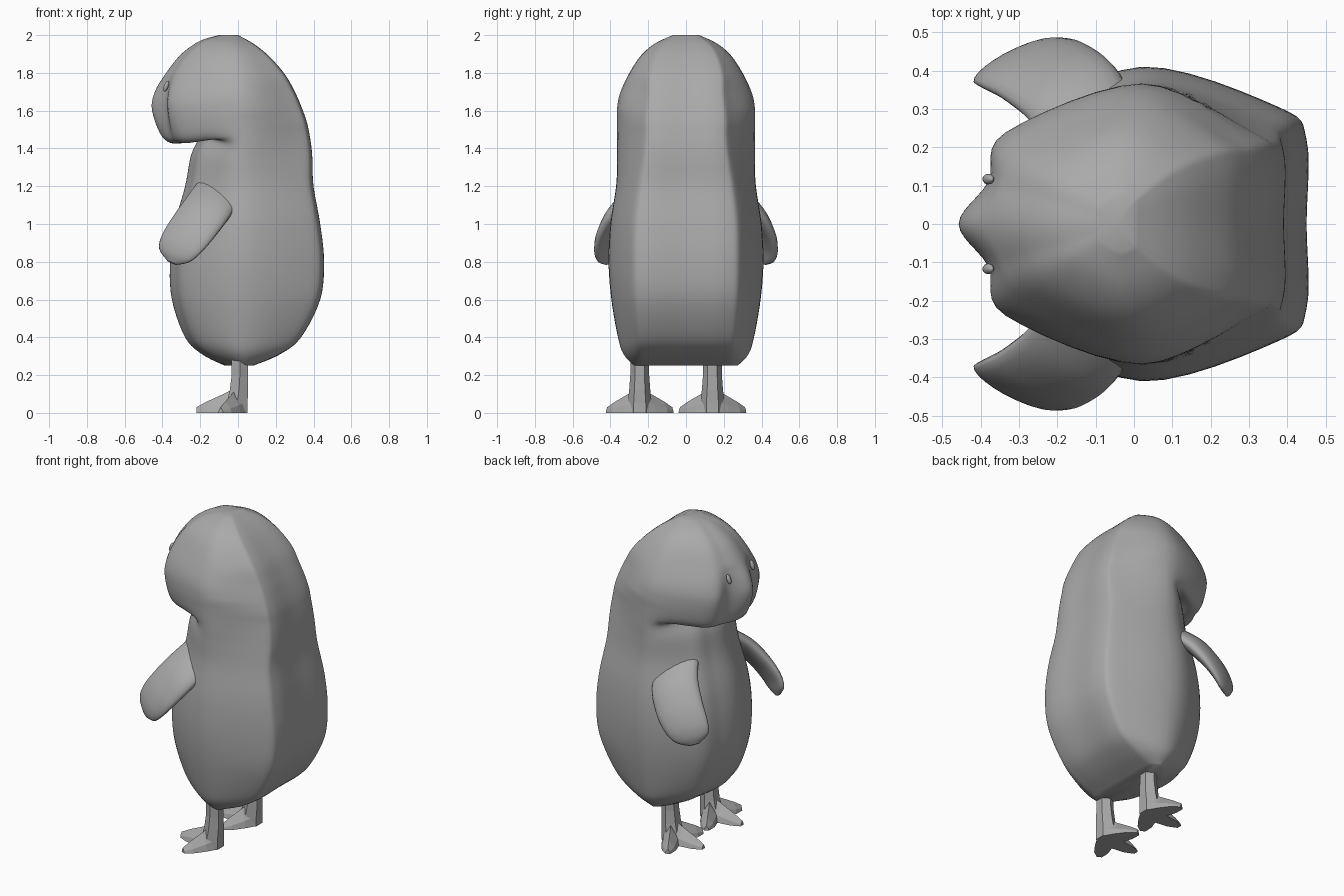
import bpy, bmesh, math
from mathutils import Vector

if "Cube" in bpy.data.objects:
    bpy.data.objects.remove(bpy.data.objects["Cube"])

TONE = (.4, .4, .4, 1)
grey = bpy.data.materials.new("plain grey")
grey.use_nodes = True
grey.diffuse_color = TONE
grey.node_tree.nodes["Principled BSDF"].inputs["Base Color"].default_value = TONE


def spline(points, steps, closed=False):
    """Smooth curve through points of any dimension."""
    count = len(points)

    def pick(i):
        return points[i % count] if closed else points[max(0, min(count - 1, i))]

    out = []
    for i in range(count if closed else count - 1):
        before, start, end, after = (pick(i + k) for k in (-1, 0, 1, 2))
        for step in range(steps):
            t = step / steps
            out.append([q + t * ((r - p) + t * ((2 * p - 5 * q + 4 * r - w) + t * (3 * q - p - 3 * r + w))) / 2
                        for p, q, r, w in zip(before, start, end, after)])
    if not closed:
        out.append(list(points[-1]))
    return out


def finish(name, bm, smooth):
    bmesh.ops.recalc_face_normals(bm, faces=bm.faces)
    mesh = bpy.data.meshes.new(name)
    bm.to_mesh(mesh)
    bm.free()
    mesh.materials.append(grey)
    for face in mesh.polygons:
        face.use_smooth = smooth
    ob = bpy.data.objects.new(name, mesh)
    bpy.context.collection.objects.link(ob)


def loft(bm, rings):
    """Skin a list of rings and close both ends with fans."""
    rows = [[bm.verts.new(p) for p in ring] for ring in rings]
    count = len(rows[0])
    for lower, upper in zip(rows, rows[1:]):
        for i in range(count):
            j = (i + 1) % count
            bm.faces.new((lower[i], lower[j], upper[j], upper[i]))
    for row in (rows[0], rows[-1]):
        middle = bm.verts.new(sum((v.co for v in row), Vector()) / count)
        for i in range(count):
            bm.faces.new((row[i], row[(i + 1) % count], middle))


# Body and head: front x, front z, front fullness, half width, back x, back z, back half width
BODY = [
    (-.07, .25, .65, .27, .08, .25, .25),
    (-.19, .31, .66, .33, .22, .31, .27),
    (-.28, .4, .66, .36, .33, .4, .28),
    (-.35, .6, .66, .395, .43, .6, .3),
    (-.36, .8, .66, .41, .45, .8, .305),
    (-.335, 1, .65, .4, .43, 1, .3),
    (-.28, 1.2, .62, .37, .395, 1.2, .275),
    (-.25, 1.36, .6, .365, .39, 1.33, .255),
    (-.21, 1.465, .55, .365, .384, 1.41, .245),
    (-.32, 1.425, .62, .365, .373, 1.48, .24),
    (-.4, 1.46, .66, .365, .36, 1.54, .24),
    (-.455, 1.6, .66, .365, .336, 1.61, .235),
    (-.44, 1.7, .65, .35, .302, 1.69, .225),
    (-.38, 1.8, .65, .305, .247, 1.79, .215),
    (-.3, 1.9, .65, .24, .16, 1.89, .18),
    (-.2, 1.97, .63, .165, .08, 1.955, .13),
    (-.1, 2, .62, .07, 0, 2, .06),
]


def body_ring(row):
    front, front_z, fullness, width, back, back_z, back_width = row
    side = min(.02, back - .4 * (back - front))
    flank = .93 - 1.2 * max(0, -front - .38)

    def forward(along, up, y):
        return (side + (front - side) * along, y, back_z + (front_z - back_z) * up)

    half = [forward(flank, .95, width * fullness * .46),
            forward(.74, .85, width * fullness),
            (side, width, back_z),
            (back - .17 * (back - side), back_width, back_z),
            (back, back_width * .72, back_z)]
    mirrored = [(x, -y, z) for x, y, z in reversed(half)]
    ring = [(front, 0, front_z)] + half + [(back, 0, back_z)] + mirrored
    return spline(ring, 6, closed=True)


bm = bmesh.new()
loft(bm, [body_ring(row) for row in spline(BODY, 5)])
finish("body", bm, True)

# Wings: centre x, y, z, half width, half thickness
WING = [(-.07, .17, 1.22, .13, .06), (-.15, .325, 1.1, .14, .055), (-.23, .395, .99, .14, .045),
        (-.295, .42, .9, .13, .035), (-.335, .42, .835, .1, .026), (-.35, .415, .795, .03, .012)]
across = Vector((.8, .45, -.33)).normalized()
through = across.cross(Vector((-.26, .15, -.45))).normalized()
for side, name in ((1, "right_wing"), (-1, "left_wing")):
    rings = []
    for x, y, z, width, thickness in spline(WING, 5):
        ring = []
        for i in range(20):
            turn = math.tau * i / 20
            p = Vector((x, y, z)) + across * width * math.cos(turn) + through * thickness * math.sin(turn)
            ring.append((p.x, p.y * side, p.z))
        rings.append(ring)
    bm = bmesh.new()
    loft(bm, rings)
    finish(name, bm, True)

# Eyes
for side, name in ((1, "right_eye"), (-1, "left_eye")):
    bpy.ops.mesh.primitive_uv_sphere_add(segments=12, ring_count=8, radius=1,
                                         location=(-.38, side * .117, 1.73),
                                         rotation=(0, math.radians(20), 0))
    eye = bpy.context.object
    eye.name = name
    eye.scale = (.012, .014, .03)
    eye.data.materials.append(grey)
    bpy.ops.object.shade_smooth()

# Feet: six-sided shin and three ridged toes
SHIN = [(.01, .05, .3), (.01, .05, .2), (.005, .056, .12), (-.005, .064, .05), (-.005, .064, 0)]
TOE = [(0, .055, .14), (.35, .052, .1), (.75, .04, .06), (1, .015, .03)]
for centre, name in ((.14, "right_foot"), (-.245, "left_foot")):
    bm = bmesh.new()
    loft(bm, [[(x + radius * math.sin(math.tau * i / 6), centre + radius * math.cos(math.tau * i / 6), z)
               for i in range(6)] for x, radius, z in SHIN])
    for angle, length in ((180, .22), (118, .195), (242, .195)):
        turn = math.radians(angle)
        along = Vector((math.cos(turn), math.sin(turn), 0))
        sideways = Vector((-along.y, along.x, 0))
        rings = []
        for distance, width, height in TOE:
            base = Vector((0, centre, 0)) + along * length * distance
            edge = sideways * width
            rise = Vector((0, 0, height))
            rings.append([base + edge, base + edge * .8 + rise * .4, base + rise,
                          base - edge * .8 + rise * .4, base - edge])
        loft(bm, rings)
    finish(name, bm, False)
